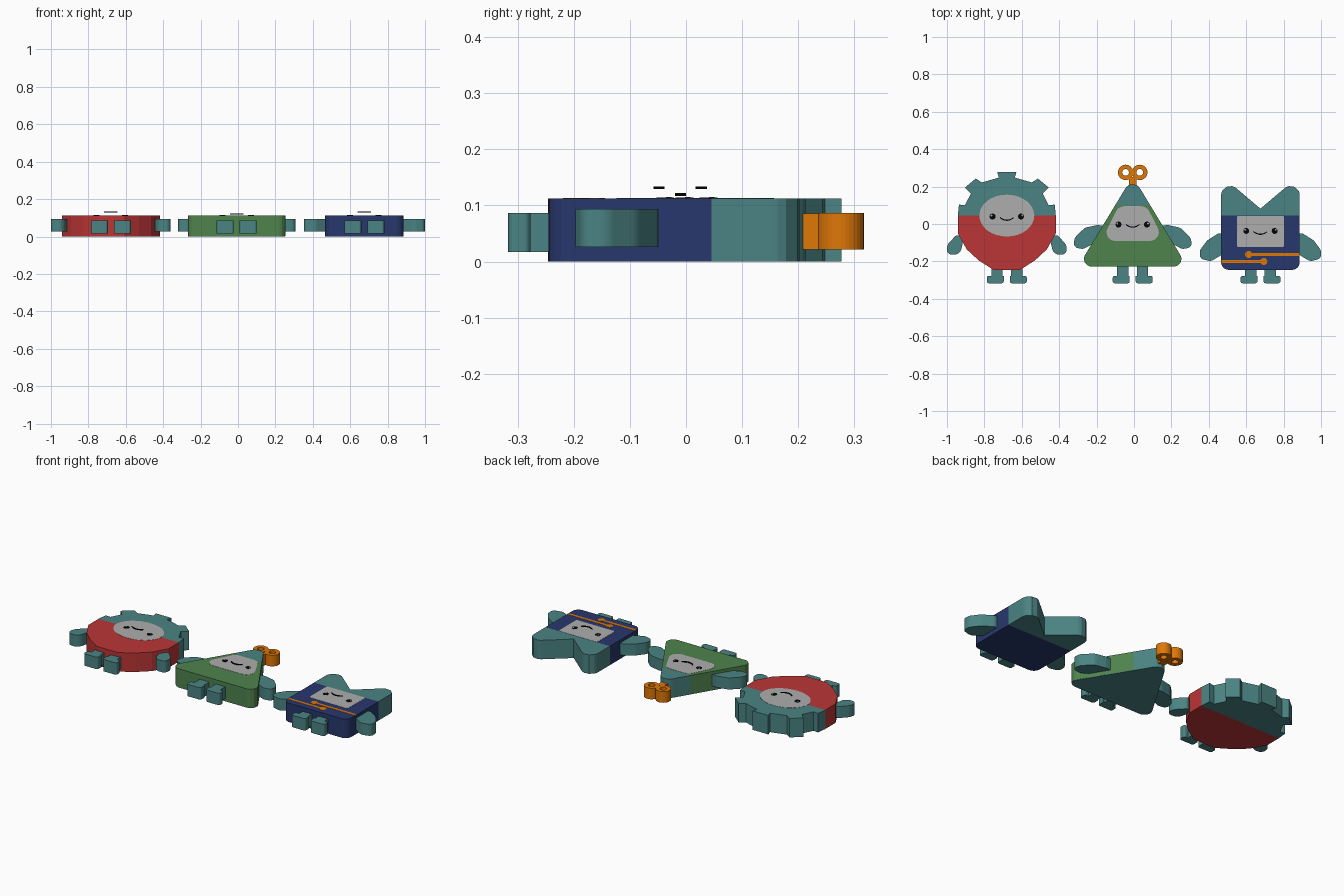
import bpy, bmesh, math
from mathutils import Vector

if "Cube" in bpy.data.objects:
    bpy.data.objects.remove(bpy.data.objects["Cube"])


def material(name, rgb):
    m = bpy.data.materials.new(name)
    m.diffuse_color = (*[(c / 255) ** 2.2 for c in rgb], 1)
    m.use_nodes = True
    m.node_tree.nodes["Principled BSDF"].inputs["Base Color"].default_value = m.diffuse_color
    return m


TEAL = material("teal", (76, 130, 130))
RED = material("red", (186, 56, 56))
GREEN = material("green", (80, 130, 78))
NAVY = material("navy", (44, 58, 108))
ORANGE = material("orange", (222, 118, 16))
GREY = material("face_grey", (172, 172, 172))
BLACK = material("black", (12, 12, 12))


def rounded(points, steps=6):
    """Outline from (x, y[, radius]) corners, rounding those with a radius."""
    out = []
    n = len(points)
    for i, p in enumerate(points):
        c = Vector(p[:2])
        r = p[2] if len(p) > 2 else 0
        if r == 0:
            out.append(c)
            continue
        a = Vector(points[i - 1][:2]) - c
        b = Vector(points[(i + 1) % n][:2]) - c
        half = a.angle(b) / 2
        cut = min(r / math.tan(half), a.length * 0.49, b.length * 0.49)
        r = cut * math.tan(half)
        centre = c + (a.normalized() + b.normalized()).normalized() * (r / math.sin(half))
        s = c + a.normalized() * cut - centre
        e = c + b.normalized() * cut - centre
        for k in range(steps + 1):
            t = k / steps
            out.append(centre + (s * (1 - t) + e * t).normalized() * r)
    return out


def mirrored(points):
    return [(-p[0], *p[1:]) for p in reversed(points)]


def ellipse(x, y, rx, ry, n=32):
    return [(x + rx * math.cos(2 * math.pi * i / n), y + ry * math.sin(2 * math.pi * i / n))
            for i in range(n)]


def prism(name, points, z0, z1, mat, cx, hole=None):
    """Extrude an outline; a hole needs as many points as the outline."""
    pts = rounded(points)
    bm = bmesh.new()
    outer = [bm.verts.new((cx + p[0], p[1], z0)) for p in pts]
    if hole:
        inner = [bm.verts.new((cx + p[0], p[1], z0)) for p in hole]
        n = len(outer)
        faces = [bm.faces.new((outer[i], outer[(i + 1) % n], inner[(i + 1) % n], inner[i]))
                 for i in range(n)]
    else:
        faces = [bm.faces.new(outer)]
    ext = bmesh.ops.extrude_face_region(bm, geom=faces, use_keep_orig=True)
    top = [v for v in ext["geom"] if isinstance(v, bmesh.types.BMVert)]
    bmesh.ops.translate(bm, verts=top, vec=(0, 0, z1 - z0))
    bmesh.ops.recalc_face_normals(bm, faces=bm.faces[:])
    mesh = bpy.data.meshes.new(name)
    bm.to_mesh(mesh)
    bm.free()
    mesh.materials.append(mat)
    ob = bpy.data.objects.new(name, mesh)
    bpy.context.collection.objects.link(ob)
    return ob


def pair(name, points, z0, z1, mat, cx):
    prism(name + "_right", points, z0, z1, mat, cx)
    prism(name + "_left", mirrored(points), z0, z1, mat, cx)


LEG = [(.022, -.2), (.083, -.2), (.083, -.277), (.107, -.277, .012), (.107, -.317, .012),
       (.016, -.317, .012), (.016, -.277, .012), (.022, -.277)]
TOP = 0.112


def limbs_and_face(kind, cx, arm, plate, eye_y, mouth_y, mouth_z):
    pair(kind + "_leg", LEG, .017, .087, TEAL, cx)
    pair(kind + "_arm", arm, .026, .094, TEAL, cx)
    prism(kind + "_face_plate", plate, .1, TOP + .001, GREY, cx)
    pair(kind + "_eye", ellipse(.076, eye_y, .016, .016, 20), TOP, TOP + .002, BLACK, cx)
    for s in (-1, 1):
        prism(kind + "_eye_glint", ellipse(s * .076 + s * .006, eye_y + .006, .005, .005, 10),
              TOP, TOP + .003, GREY, cx)
    # smile ribbon, floating over the plate
    xs = [-.036 + .072 * i / 10 for i in range(11)]
    curve = [(x, mouth_y - .007 + .014 * (x / .036) ** 2) for x in xs]
    ribbon = [(x, y - .003) for x, y in curve] + [(x, y + .003) for x, y in reversed(curve)]
    prism(kind + "_mouth", ribbon, mouth_z, mouth_z + .005, BLACK, cx)


# gear figure: toothed upper half, round lower half
GX = -0.68
teeth = [(.262, .045), (.256, .104), (.224, .10), (.192, .163), (.224, .195), (.166, .243),
         (.134, .222), (.043, .248), (.051, .277)]
prism("gear_upper_body", teeth + mirrored(teeth), 0, TOP, TEAL, GX)
bowl = [(.07, -.246), (.15, -.195), (.214, -.136), (.262, -.05), (.262, .045)]
prism("gear_lower_body", bowl + mirrored(bowl), 0, TOP, RED, GX)
limbs_and_face("gear", GX,
               [(.235, -.10), (.258, -.045, .02), (.322, -.115, .05), (.318, -.163, .03),
                (.25, -.165, .04)],
               ellipse(0, .045, .147, .112), .04, .027, .129)

# triangle figure
TX = -0.007
prism("triangle_lower_body", [(.094, .1), (-.094, .1), (-.292, -.227, .04), (.292, -.227, .04)],
      .004, TOP, GREEN, TX)
prism("triangle_tip", [(.094, .1), (0, .255, .045), (-.094, .1)], 0, TOP, TEAL, TX)
prism("triangle_base_sheet", [(.094, .1), (-.094, .1), (-.29, -.225, .04), (.29, -.225, .04)],
      0, .004, TEAL, TX)
limbs_and_face("triangle", TX,
               [(.15, -.008), (.19, -.006, .03), (.256, -.02, .05), (.312, -.075, .05),
                (.316, -.125, .025), (.265, -.134, .03), (.18, -.09)],
               [(.075, .095, .05), (-.075, .095, .05), (-.168, -.09, .045), (.168, -.09, .045)],
               -.003, -.01, .117)

# wind-up key on the triangle
prism("key_stem", [(.02, .19), (.02, .25), (-.02, .25), (-.02, .19)], .022, .086, ORANGE, TX)
for s in (-1, 1):
    prism("key_ring", ellipse(s * .038, .276, .041, .041), .022, .087, ORANGE, TX,
          hole=ellipse(s * .038, .276, .018, .018))

# square figure with pointed ears
SX = 0.676
prism("square_lower_body", [(.21, .045), (-.21, .045), (-.21, -.245, .04), (.21, -.245, .04)],
      0, TOP, NAVY, SX)
prism("square_ears", [(.21, .045), (.21, .26, .05), (0, .082), (-.21, .26, .05), (-.21, .045)],
      0, TOP, TEAL, SX)
limbs_and_face("square", SX,
               [(.19, -.05), (.225, -.05, .03), (.285, -.088, .05), (.324, -.14, .04),
                (.324, -.185, .025), (.265, -.2, .04), (.2, -.16)],
               [(.126, .044, .01), (-.126, .044, .01), (-.126, -.124, .01), (.126, -.124, .01)],
               -.037, -.048, .129)

# orange stripes with round ends
for x0, x1, y in ((-.063, .209, -.163), (.018, -.209, -.2)):
    prism("stripe", [(x0, y - .008), (x1, y - .008), (x1, y + .008), (x0, y + .008)],
          .1, TOP + .001, ORANGE, SX)
    prism("stripe_dot", ellipse(x0, y, .019, .019, 20), .1, TOP + .0015, ORANGE, SX)
